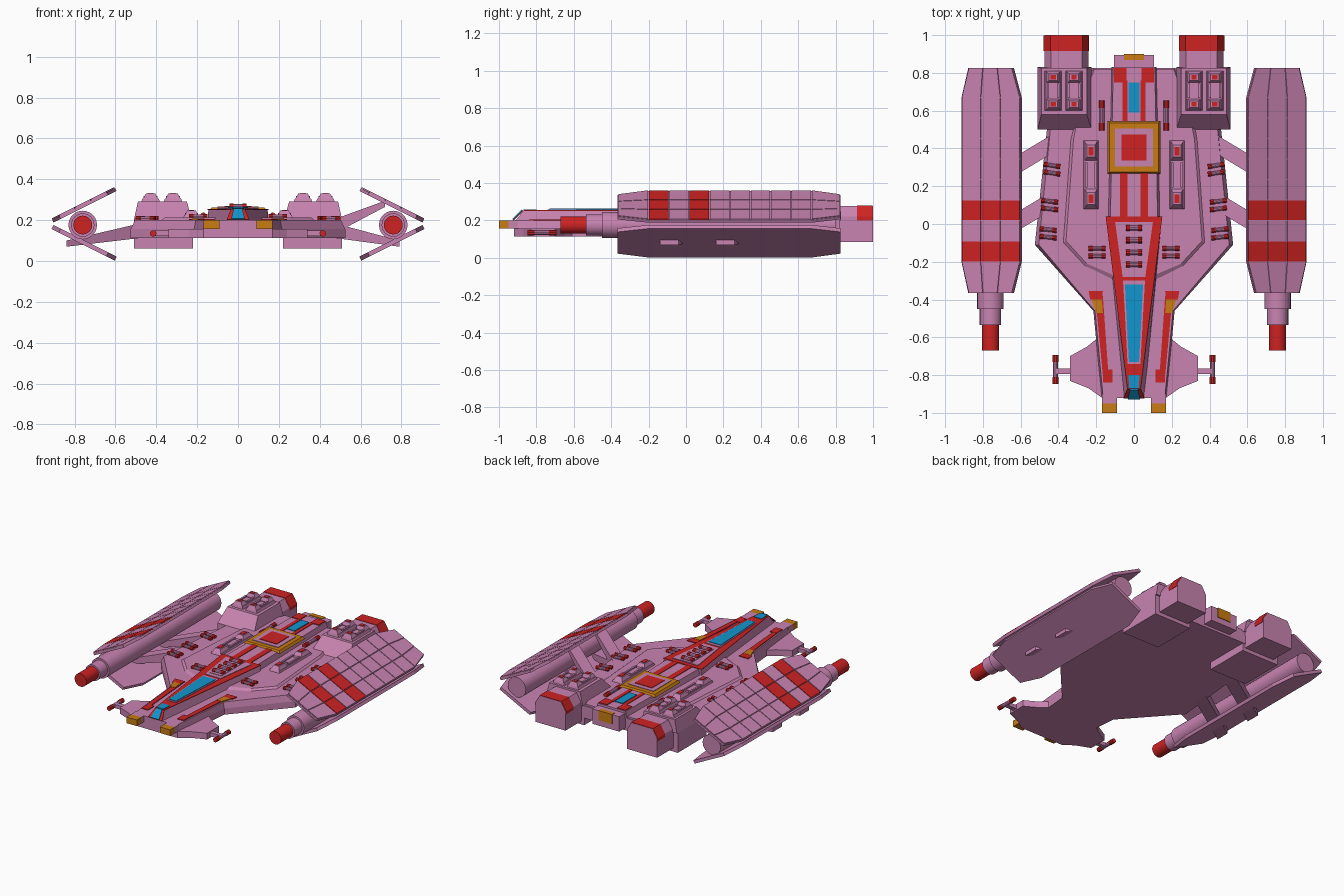
import bpy, bmesh, math
from mathutils import Vector, Matrix

if "Cube" in bpy.data.objects:
    bpy.data.objects.remove(bpy.data.objects["Cube"])


def material(name, rgb):
    m = bpy.data.materials.new(name)
    m.diffuse_color = (*rgb, 1)
    m.use_nodes = True
    m.node_tree.nodes["Principled BSDF"].inputs["Base Color"].default_value = m.diffuse_color
    return m


PINK = material("pink_hull", (0.58, 0.23, 0.44))
RED = material("red_trim", (0.62, 0.016, 0.016))
GOLD = material("gold_trim", (0.58, 0.2, 0.006))
BLUE = material("blue_glass", (0.006, 0.3, 0.62))


def loft(name, rings, mat, matrix=None):
    """Skin a list of 3D point rings and cap both ends."""
    bm = bmesh.new()
    vs = [[bm.verts.new(matrix @ Vector(p) if matrix else p) for p in r] for r in rings]
    n = len(vs[0])
    for a, b in zip(vs, vs[1:]):
        for i in range(n):
            bm.faces.new((a[i], a[(i + 1) % n], b[(i + 1) % n], b[i]))
    bm.faces.new(vs[0])
    bm.faces.new(vs[-1])
    bmesh.ops.recalc_face_normals(bm, faces=bm.faces)
    me = bpy.data.meshes.new(name)
    bm.to_mesh(me)
    bm.free()
    me.materials.append(mat)
    ob = bpy.data.objects.new(name, me)
    bpy.context.collection.objects.link(ob)
    return ob


def prism(name, pts, z0, z1, mat, top=None, matrix=None):
    return loft(name, [[(x, y, z0) for x, y in pts], [(x, y, z1) for x, y in (top or pts)]], mat, matrix)


def sym(half):
    return half + [(-x, y) for x, y in reversed(half)]


def rect(x0, x1, y0, y1):
    return [(x0, y0), (x1, y0), (x1, y1), (x0, y1)]


def cyl(name, p, q, r, mat, n=16):
    p, q = Vector(p), Vector(q)
    rot = (q - p).to_track_quat('Z', 'Y')
    ring = [rot @ Vector((r * math.cos(t), r * math.sin(t), 0))
            for t in (2 * math.pi * i / n for i in range(n))]
    ob = loft(name, [[p + v for v in ring], [q + v for v in ring]], mat)
    bpy.ops.object.select_all(action='DESELECT')
    ob.select_set(True)
    bpy.context.view_layer.objects.active = ob
    bpy.ops.object.shade_smooth_by_angle(angle=math.radians(35))


def rod(name, c, length, angle, r=0.015):
    """Pink rod with red ends, lying flat at an angle."""
    c, d = Vector(c), Vector((math.cos(angle), math.sin(angle), 0)) * length / 2
    cyl(name + "_core", c - d * 0.55, c + d * 0.55, r * 0.85, PINK, 10)
    for s in (-1, 1):
        cyl(name + "_end", c + d * s * 0.5, c + d * s, r, RED, 10)


def turret(name, x, y, z, w, l, h):
    """Low housing with two sloped pods and a framed hatch."""
    prism(name + "_base", rect(x - w, x + w, y - l, y + l), z, z + h * 0.45, PINK,
          rect(x - w * .85, x + w * .85, y - l * .95, y + l * .95))
    for s in (-1, 1):
        cy = y + s * l * 0.68
        prism(name + "_pod", rect(x - w * .8, x + w * .8, cy - l * .28, cy + l * .28), z + h * .4, z + h, PINK,
              rect(x - w * .5, x + w * .5, cy - l * .17, cy + l * .17))
        prism(name + "_light", rect(x - w * .3, x + w * .3, cy - l * .12, cy + l * .12), z + h, z + h + .003, RED)
        prism(name + "_rail", rect(x + s * w * .6 - .006, x + s * w * .6 + .006, y - l * .36, y + l * .36),
              z + h * .4, z + h * .7, PINK)
    prism(name + "_hatch", rect(x - w * .35, x + w * .35, y - l * .25, y + l * .25), z + h * .4, z + h * .6, PINK)


# Hull: flat belly, bevelled upper edge, raised deck
edge = [(.17, -.92), (.2, -.62), (.215, -.46), (.525, -.11), (.46, .51), (.4, .6), (.24, .825)]
outer = sym(edge)
upper = sym([(x * .96, y) for x, y in edge])
loft("hull", [[(x, y, .113) for x, y in outer], [(x, y, .157) for x, y in outer],
              [(x, y, .2) for x, y in upper]], PINK)
prism("deck", sym([(.12, -.3), (.26, -.23), (.38, -.1), (.34, .45), (.3, .6), (.22, .82)]), .195, .212, PINK,
      sym([(.11, -.27), (.25, -.21), (.36, -.09), (.32, .45), (.29, .6), (.21, .82)]))

# Cockpit spine: tapering wedge, red top, glass strips
prism("cockpit_spine", sym([(.055, -.92), (.15, .04)]), .19, .25, PINK, sym([(.035, -.87), (.145, .04)]))
prism("cockpit_red_top", sym([(.035, -.87), (.15, .04)]), .25, .255, RED)
prism("cockpit_rear_panel", sym([(.06, -.28), (.1, .01)]), .255, .259, PINK)
prism("canopy_frame", sym([(.034, -.74), (.058, -.3)]), .255, .259, PINK)
prism("canopy_glass", sym([(.027, -.73), (.048, -.32)]), .259, .263, BLUE)
prism("nose_glass_top", sym([(.025, -.87), (.03, -.8)]), .255, .259, BLUE)
for nm, k, d, m in (("nose_red_slope", 1, .004, RED), ("nose_glass_slope", .6, .008, BLUE)):
    q = [(.055 * k, -.92, .2), (-.055 * k, -.92, .2), (-.035 * k, -.87, .25), (.035 * k, -.87, .25)]
    loft(nm, [q, [(x, y - d, z + d) for x, y, z in q]], m)
prism("roll_bed", rect(-.045, .045, -.25, .01), .255, .262, PINK)
for i in range(4):
    rod("spine_roll", (0, -.022 - .064 * i, .266), .085, 0, .016)

# Rear spine, hatch pad and tail box
prism("rear_spine", sym([(.14, .03), (.12, .83)]), .2, .25, PINK, sym([(.125, .03), (.11, .83)]))
prism("pad_gold", rect(-.14, .14, .265, .545), .245, .262, GOLD, rect(-.13, .13, .275, .535))
prism("pad_pink", rect(-.1, .1, .305, .505), .262, .266, PINK)
prism("pad_red", rect(-.067, .067, .335, .475), .266, .27, RED)
prism("tail_box", rect(-.105, .105, .8, .895), .13, .235, PINK)
prism("tail_gold", rect(-.052, .052, .868, .9), .17, .239, GOLD)
prism("tail_glass", rect(-.03, .03, .59, .75), .25, .255, BLUE)

# Wing plate base shape and panel layout, in plate coordinates
W = .346
plate = [(0, -.2), (.04, -.365), (.3, -.365), (W, -.2), (W, .67), (.3, .825), (.04, .825), (0, .67)]
section = [(.24, .085), (.475, .085), (.475, .22), (.44, .278), (.275, .278), (.24, .22)]
cap = [(.237, .2), (.478, .2), (.478, .221), (.442, .281), (.273, .281), (.237, .221)]

for s, side in ((1, "right"), (-1, "left")):
    def m(pts):
        return [(s * x, y) for x, y in pts]

    def R(x0, x1, y0, y1):
        return m(rect(x0, x1, y0, y1))

    # Rear spine stripes and side rods
    prism(side + "_spine_stripe", R(.035, .075, .04, .27), .25, .254, RED)
    prism(side + "_spine_stripe_rear", R(.035, .06, .545, .76), .25, .254, RED)
    prism(side + "_spine_stripe_end", R(.04, .105, .75, .825), .25, .255, RED)
    rod(side + "_upright_rod", (s * .17, .575, .222), .16, math.pi / 2)
    for x, y, a in ((.435, .29, .15), (.447, .1, .12), (.455, -.05, .1), (.195, -.15, 0)):
        for d in (-.02, .02):
            rod(side + "_deck_rod", (s * x, y + d, .208 if x > .3 else .218), .09, s * a, .013)

    # Nose prongs, neck trim and canard
    prism(side + "_prong", R(.09, .17, -.95, -.9), .157, .2, PINK)
    prism(side + "_prong_tip", R(.09, .17, -1, -.95), .157, .2, GOLD)
    prism(side + "_neck_stripe", m([(.135, -.8), (.165, -.8), (.205, -.38), (.165, -.38)]), .2, .205, RED)
    prism(side + "_neck_stripe_front", R(.115, .165, -.84, -.77), .2, .206, RED)
    prism(side + "_neck_stripe_rear", m([(.17, -.4), (.232, -.4), (.24, -.355), (.165, -.355)]), .2, .206, RED)
    prism(side + "_neck_gold", m([(.165, -.47), (.2, -.47), (.225, -.4), (.17, -.4)]), .2, .207, GOLD)
    prism(side + "_canard", m([(.15, -.6), (.2, -.61), (.25, -.65), (.34, -.7), (.34, -.83), (.24, -.87), (.17, -.92),
                               (.15, -.92)]), .113, .157, PINK)
    prism(side + "_canard_arm", R(.33, .415, -.795, -.765), .122, .148, PINK)
    rod(side + "_canard_rod", (s * .415, -.77, .135), .155, math.pi / 2, .016)

    # Engine block, nozzle and turrets
    prism(side + "_engine_lower", R(.22, .51, .5, .82), .06, .2, PINK)
    prism(side + "_engine_upper", R(.225, .51, .5, .83), .2, .29, PINK, R(.25, .49, .58, .825))
    for nm, sec, y0, y1, mt in (("_nozzle", section, .8, 1, PINK), ("_nozzle_red_cap", cap, .915, .998, RED)):
        loft(side + nm, [[(s * x, y, z) for x, z in sec] for y in (y0, y1)], mt)
    for x in (.318, .428):
        turret(side + "_engine_turret", s * x, .705, .288, .046, .105, .042)
    turret(side + "_deck_turret", s * .228, .26, .205, .042, .185, .042)

    # Nacelle with stepped red muzzle
    for nm, y0, y1, r, mt in (("_nacelle", -.45, .8, .07, PINK), ("_nacelle_collar", -.535, -.45, .057, PINK),
                              ("_muzzle", -.67, -.53, .046, RED)):
        cyl(side + nm, (s * .76, y0, .176), (s * .76, y1, .176), r, mt, 24)

    # V-shaped wing plates, panelled on the upper plate
    for v, z0, nm in ((1, .195, "_upper_plate"), (-1, .169, "_lower_plate")):
        M = Matrix(((-.894 * s, 0, .447 * s, .907 * s), (0, 1, 0, 0), (.447 * v, 0, .894 * v, z0), (0, 0, 0, 1)))
        prism(side + nm, plate, -.008, .008 if v > 0 else .014, PINK, matrix=M)
        if v < 0:
            continue
        g, dy = .0025, .87 / 8
        for c in range(3):
            u0, u1 = c * W / 3 + g, (c + 1) * W / 3 - g
            e0, e1 = .04 + c * .26 / 3 + g, .04 + (c + 1) * .26 / 3 - g
            for r in range(8):
                y = -.2 + r * dy
                prism(side + "_panel", rect(u0, u1, y + g, y + dy - g), .007, .014,
                      RED if r in (0, 2) else PINK, matrix=M)
            for ya, yb in ((-.203, -.362), (.673, .822)):
                prism(side + "_end_panel", [(u0, ya), (u1, ya), (e1, yb), (e0, yb)], .007, .014, PINK, matrix=M)

    # Struts from hull to wing plates
    ends = [(.84 if s < 0 else .79, .085)] + ([(.72, .28)] if s > 0 else [])
    for ex, ez in ends:
        for y in (.42, .12):
            ye = y - .6 * (ex - .44)
            loft(side + "_strut", [[(s * x, yc - .05, z - h), (s * x, yc + .05, z - h), (s * x, yc + .05, z + h),
                                    (s * x, yc - .05, z + h)]
                                   for x, yc, z, h in ((.44, y, .155, .038), (ex, ye, ez, .015))], PINK)
